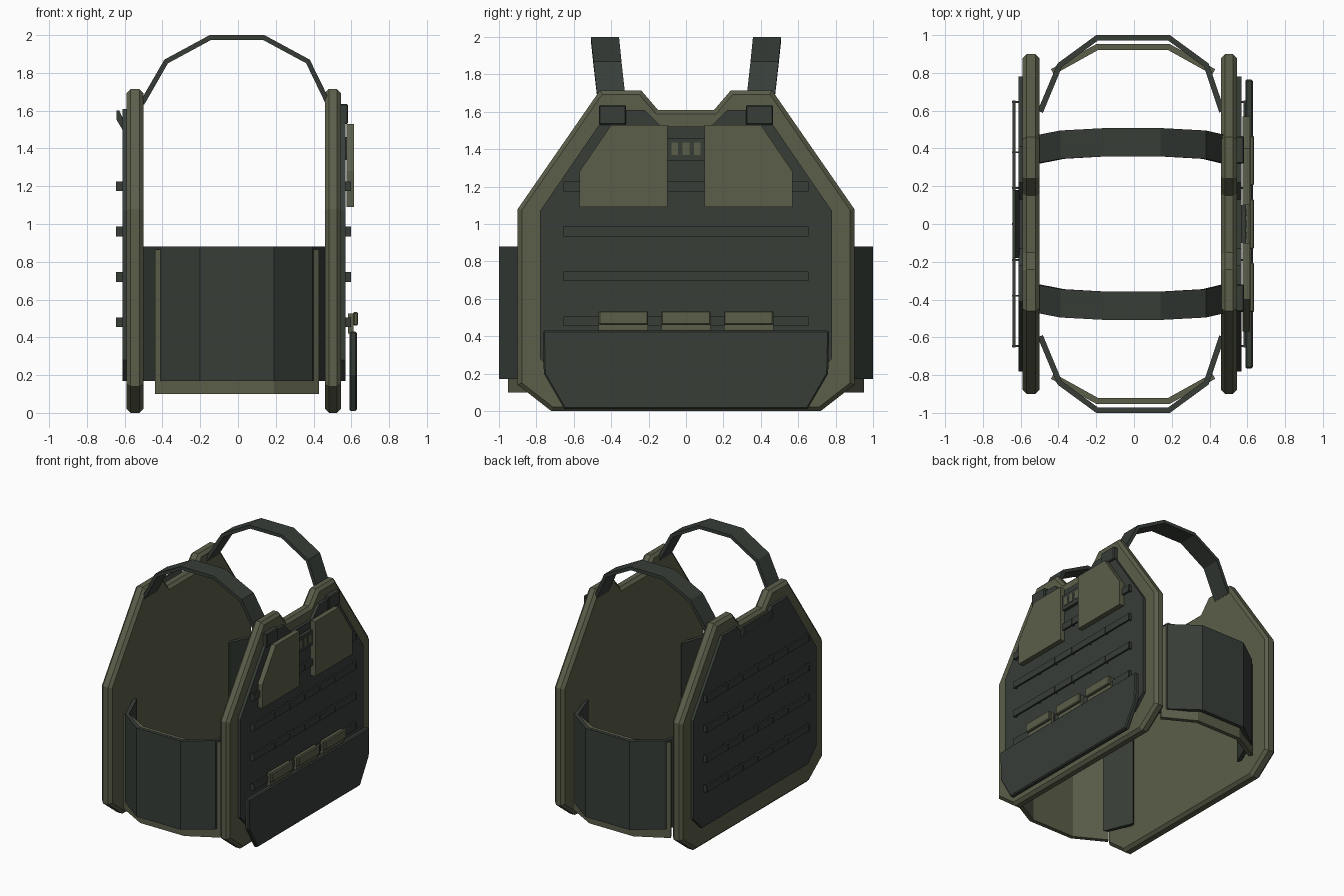
import bpy, bmesh
from mathutils import Vector

if "Cube" in bpy.data.objects:
    bpy.data.objects.remove(bpy.data.objects["Cube"])


def material(name, rgb):
    m = bpy.data.materials.new(name)
    m.diffuse_color = (*rgb, 1)
    m.use_nodes = True
    m.node_tree.nodes["Principled BSDF"].inputs["Base Color"].default_value = m.diffuse_color
    return m


OLIVE = material("olive fabric", (0.105, 0.114, 0.068))
DARK = material("dark grey green fabric", (0.038, 0.047, 0.039))


def finish(name, bm, mat, bevel=0):
    bmesh.ops.recalc_face_normals(bm, faces=bm.faces[:])
    me = bpy.data.meshes.new(name)
    bm.to_mesh(me)
    bm.free()
    me.materials.append(mat)
    ob = bpy.data.objects.new(name, me)
    bpy.context.collection.objects.link(ob)
    if bevel:
        mod = ob.modifiers.new("rim", 'BEVEL')
        mod.width = bevel
        mod.segments = 1
        mod.limit_method = 'ANGLE'
        mod.angle_limit = 1.2
    return ob


def prism(name, outline, x0, x1, mat, bevel=0):
    """Extrude a (y, z) outline from x0 to x1."""
    bm = bmesh.new()
    a = [bm.verts.new((x0, y, z)) for y, z in outline]
    b = [bm.verts.new((x1, y, z)) for y, z in outline]
    n = len(a)
    bm.faces.new(a)
    bm.faces.new(b)
    for i in range(n):
        j = (i + 1) % n
        bm.faces.new((a[i], a[j], b[j], b[i]))
    return finish(name, bm, mat, bevel)


def box(name, y0, y1, z0, z1, x0, x1, mat, bevel=0):
    return prism(name, [(y0, z0), (y1, z0), (y1, z1), (y0, z1)], x0, x1, mat, bevel)


def mirrored(half):
    return half + [(-y, z) for y, z in reversed(half)]


def band(name, path, thick, place, mat):
    """Sweep a flat band along a 2D path; place(point, index, side) gives 3D."""
    pts = [Vector(p) for p in path]
    bm = bmesh.new()
    rings = []
    for i, p in enumerate(pts):
        d = (pts[min(i + 1, len(pts) - 1)] - p).normalized() + (p - pts[max(i - 1, 0)]).normalized()
        nrm = Vector((-d.y, d.x)).normalized()
        q = p - nrm * thick
        rings.append([bm.verts.new(place(v, i, s)) for v, s in ((p, 0), (p, 1), (q, 1), (q, 0))])
    for r, s in zip(rings, rings[1:]):
        for k in range(4):
            bm.faces.new((r[k], r[(k + 1) % 4], s[(k + 1) % 4], s[k]))
    bm.faces.new(rings[0])
    bm.faces.new(rings[-1])
    return finish(name, bm, mat)


# Front and back plates, each with a raised dark panel
plate = mirrored([(0.15, 1.61), (0.24, 1.715), (0.46, 1.715), (0.90, 1.08), (0.90, 0.14), (0.72, 0.0)])
panel = mirrored([(0.13, 1.52), (0.22, 1.61), (0.41, 1.61), (0.78, 1.07), (0.78, 0.28), (0.67, 0.17)])
prism("front_plate", plate, 0.46, 0.545, OLIVE, 0.022)
prism("back_plate", plate, -0.59, -0.50, OLIVE, 0.022)
prism("front_panel", panel, 0.54, 0.568, DARK)
prism("back_panel", panel, -0.612, -0.585, DARK)

# Rows of webbing with stitched tacks reaching the panels
for side, face, x0, x1 in (("front", 0.565, 0.58, 0.594), ("back", -0.61, -0.628, -0.642)):
    for r in range(4):
        z = 1.2 - 0.24 * r
        box(f"{side}_webbing_{r}", -0.655, 0.655, z - 0.026, z + 0.026, x0, x1, DARK)
        for k in range(-3, 4):
            y = 0.19 * k if abs(k) < 3 else 0.215 * k
            tip = x1 + (0.003 if x1 > 0 else -0.003)
            box(f"{side}_webbing_tack_{r}", y - 0.005, y + 0.005, z - 0.026, z + 0.026, face, tip, DARK)

# Chest flaps and strap anchors
for s in (-1, 1):
    prism("chest_flap", [(s * y, z) for y, z in
          ((0.10, 1.09), (0.57, 1.09), (0.57, 1.28), (0.40, 1.53), (0.10, 1.53))], 0.575, 0.615, OLIVE)
    prism("strap_anchor", [(s * y, z) for y, z in
          ((0.32, 1.53), (0.465, 1.53), (0.465, 1.635), (0.32, 1.635))], 0.54, 0.583, DARK, 0.006)

# Centre buckle rail between the chest flaps
box("buckle_rail", -0.10, 0.10, 1.34, 1.46, 0.565, 0.592, DARK)
for y in (-0.06, 0, 0.06):
    box("buckle_slot", y - 0.018, y + 0.018, 1.37, 1.435, 0.59, 0.597, OLIVE)

# Lower pouch with three closing tabs
prism("lower_pouch", mirrored([(0.765, 0.43), (0.76, 0.20), (0.65, 0.01)]), 0.59, 0.63, DARK, 0.008)
for y in (-0.335, 0, 0.335):
    box("pouch_tab", y - 0.132, y + 0.132, 0.42, 0.525, 0.583, 0.612, OLIVE)
    box("pouch_tab_grip", y - 0.132, y + 0.132, 0.462, 0.535, 0.61, 0.635, OLIVE, 0.006)

# Drag handle on the back, leaning outward
bm = bmesh.new()
ends = [[bm.verts.new((x, y, z)) for x, z in
         ((-0.642, 1.60), (-0.628, 1.60), (-0.606, 1.55), (-0.606, 1.49), (-0.642, 1.55))]
        for y in (-0.18, 0.18)]
for e in ends:
    bm.faces.new(e)
for k in range(5):
    bm.faces.new((ends[0][k], ends[0][(k + 1) % 5], ends[1][(k + 1) % 5], ends[1][k]))
finish("drag_handle", bm, DARK)

# Shoulder straps and side belts with liners, on both sides
arch = [(-0.52, 1.645), (-0.39, 1.87), (-0.15, 2.0), (0.14, 2.0), (0.38, 1.87), (0.49, 1.645)]
lean = [0.395, 0.42, 0.433, 0.433, 0.42, 0.395]
belt = [(-0.51, 0.60), (-0.405, 0.85), (-0.20, 1.0), (0.19, 1.0), (0.395, 0.85), (0.48, 0.60)]
liner = [(-0.44, 0.82), (-0.20, 0.952), (0.19, 0.952), (0.43, 0.82)]
for s in (-1, 1):
    band("shoulder_strap", arch, 0.027,
         lambda v, i, k: (v.x, s * (lean[i] + (k - 0.5) * 0.15), v.y), DARK)
    band("side_belt", belt, 0.03,
         lambda v, i, k: (v.x, s * v.y, 0.17 + 0.71 * k), DARK)
    band("belt_liner", liner, 0.033,
         lambda v, i, k: (v.x, s * v.y, 0.10 + 0.765 * k), OLIVE)
